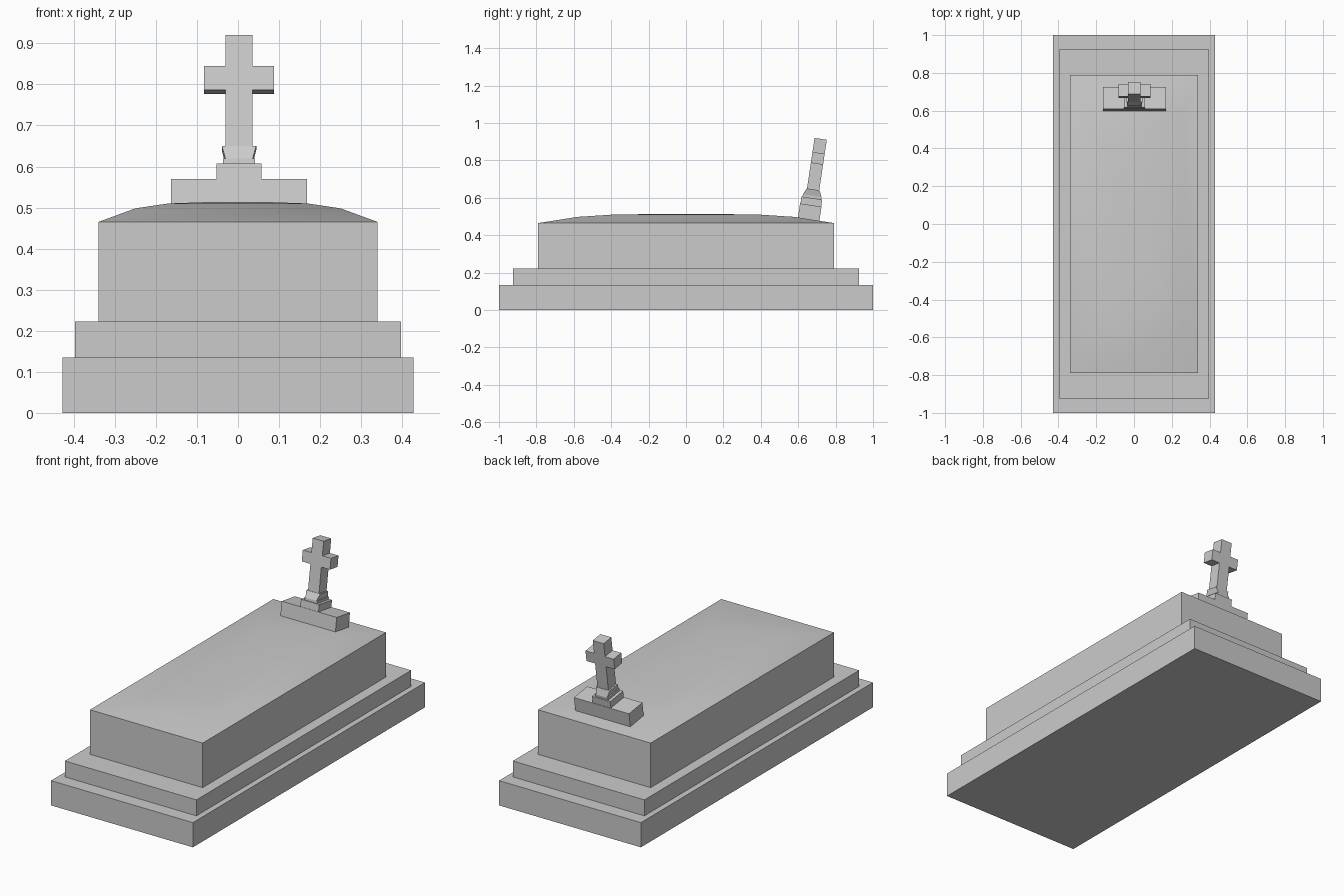
import bpy, bmesh
from math import radians
from mathutils import Matrix

if "Cube" in bpy.data.objects:
    bpy.data.objects.remove(bpy.data.objects["Cube"])


def stack(name, rings, matrix=None):
    """Solid lofted through rectangular rings (half x, half y, z)."""
    bm = bmesh.new()
    loops = [[bm.verts.new((sx * hx, sy * hy, z))
              for sx, sy in ((-1, -1), (1, -1), (1, 1), (-1, 1))]
             for hx, hy, z in rings]
    for a, b in zip(loops, loops[1:]):
        for i in range(4):
            j = (i + 1) % 4
            bm.faces.new((a[i], a[j], b[j], b[i]))
    bm.faces.new(loops[0][::-1])
    bm.faces.new(loops[-1])
    if matrix:
        bm.transform(matrix)
    mesh = bpy.data.meshes.new(name)
    bm.to_mesh(mesh)
    bm.free()
    obj = bpy.data.objects.new(name, mesh)
    bpy.context.collection.objects.link(obj)
    return obj


def block(name, hx, hy, z0, z1, matrix=None):
    return stack(name, [(hx, hy, z0), (hx, hy, z1)], matrix)


# Stepped base
block("lower_step", 0.428, 1.0, 0, 0.135)
block("upper_step", 0.397, 0.925, 0.135, 0.222)

# Tomb body with a gently domed lid
tomb = stack("tomb_body", [(0.34, 0.79, 0.222), (0.34, 0.79, 0.465),
                           (0.25, 0.58, 0.498), (0.17, 0.395, 0.510),
                           (0.085, 0.2, 0.513)])
bpy.context.view_layer.objects.active = tomb
tomb.select_set(True)
bpy.ops.object.shade_smooth_by_angle(angle=radians(30))

# Cross and its pedestal, all leaning back together
lean = Matrix.Translation((0.0025, 0.655, 0.48)) @ Matrix.Rotation(radians(-8.5), 4, 'X')
block("pedestal_wide", 0.166, 0.058, -0.003, 0.082, lean)
block("pedestal_narrow", 0.055, 0.056, 0.082, 0.12, lean)
block("cross_foot", 0.039, 0.05, 0.12, 0.133, lean)
stack("cross_collar", [(0.033, 0.05, 0.133), (0.042, 0.035, 0.167)], lean)

# Cross as one extruded outline
half = [(0.033, 0.167), (0.033, 0.305), (0.085, 0.305),
        (0.085, 0.364), (0.033, 0.364), (0.033, 0.44)]
outline = half + [(-x, z) for x, z in reversed(half)]
bm = bmesh.new()
face = bm.faces.new([bm.verts.new((x, -0.033, z)) for x, z in outline])
ext = bmesh.ops.extrude_face_region(bm, geom=[face], use_keep_orig=True)
bmesh.ops.translate(bm, vec=(0, 0.066, 0),
                    verts=[g for g in ext["geom"] if isinstance(g, bmesh.types.BMVert)])
bmesh.ops.recalc_face_normals(bm, faces=bm.faces[:])
bm.transform(lean)
mesh = bpy.data.meshes.new("cross")
bm.to_mesh(mesh)
bm.free()
bpy.context.collection.objects.link(bpy.data.objects.new("cross", mesh))
